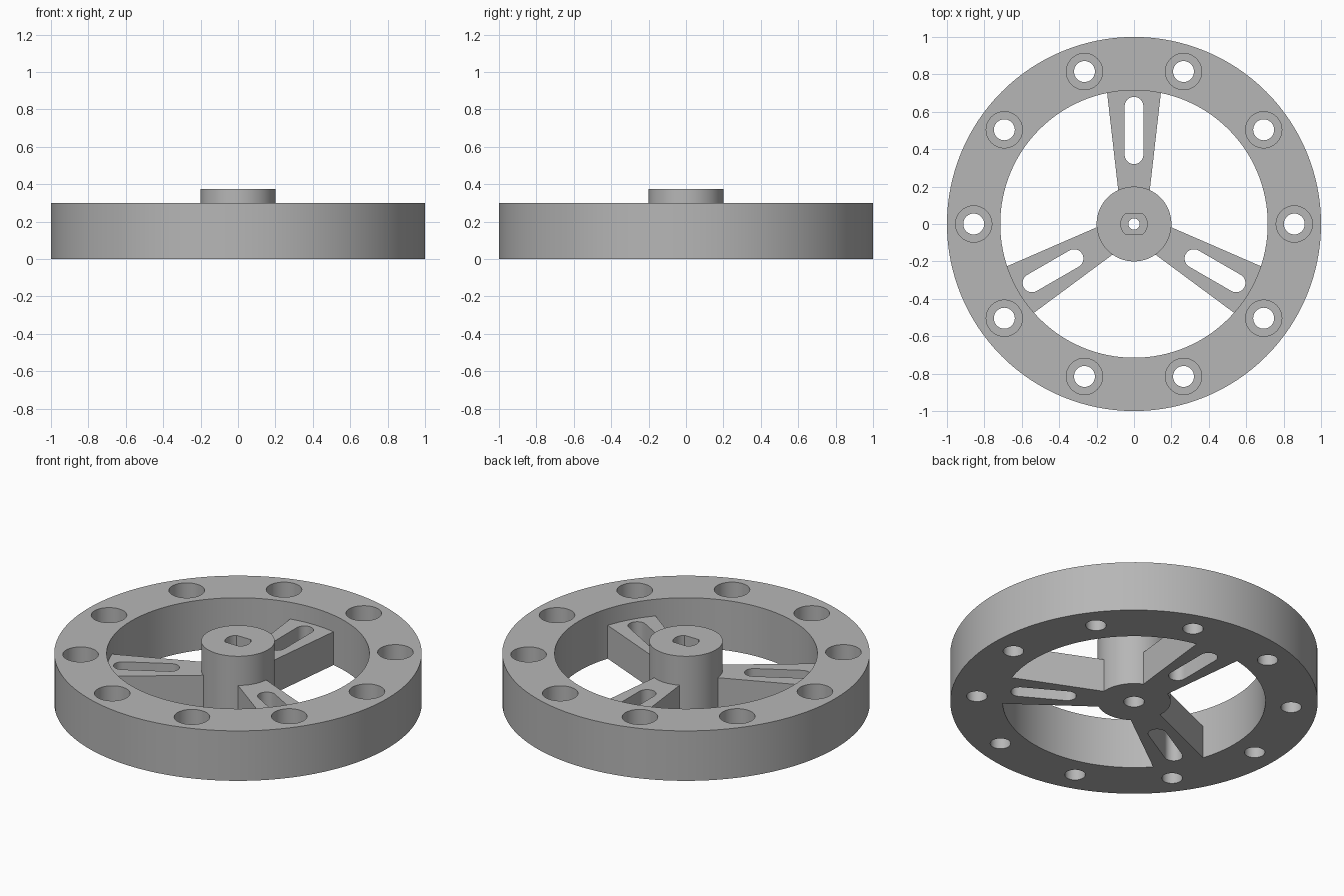
import bpy
import bmesh
from math import cos, sin, radians, tau
from mathutils import Matrix, Vector

cube = bpy.data.objects.get("Cube")
if cube:
    bpy.data.objects.remove(cube, do_unlink=True)

grey = bpy.data.materials.new("plain grey")
grey.use_nodes = True
grey.diffuse_color = (0.47, 0.47, 0.47, 1)
grey.node_tree.nodes["Principled BSDF"].inputs["Base Color"].default_value = grey.diffuse_color


def arc(cx, cy, r, start, end, steps):
    """Outline points along an arc, both ends included (degrees)."""
    angles = [radians(start + (end - start) * i / steps) for i in range(steps + 1)]
    return [(cx + r * cos(a), cy + r * sin(a)) for a in angles]


def circle(r, steps, cx=0, cy=0):
    return arc(cx, cy, r, 0, 360, steps)[:-1]


def turned(outline, angle):
    turn = Matrix.Rotation(angle, 2)
    return [tuple(turn @ Vector(point)) for point in outline]


def prism(name, outlines, z0, z1):
    """Extrude closed counter-clockwise outlines from z0 to z1 as one object."""
    bm = bmesh.new()
    for outline in outlines:
        low = [bm.verts.new((x, y, z0)) for x, y in outline]
        high = [bm.verts.new((x, y, z1)) for x, y in outline]
        bm.faces.new(low[::-1])
        bm.faces.new(high)
        for i in range(len(low)):
            j = (i + 1) % len(low)
            bm.faces.new((low[i], low[j], high[j], high[i]))
    mesh = bpy.data.meshes.new(name)
    bm.to_mesh(mesh)
    bm.free()
    mesh.materials.append(grey)
    obj = bpy.data.objects.new(name, mesh)
    bpy.context.collection.objects.link(obj)
    return obj


def select(obj):
    bpy.ops.object.select_all(action='DESELECT')
    obj.select_set(True)
    bpy.context.view_layer.objects.active = obj


def cut(obj, outlines, z0, z1):
    """Subtract prisms from a part, then discard the cutter."""
    cutter = prism("cutter", outlines, z0, z1)
    cutter.hide_render = True
    mod = obj.modifiers.new("cut", 'BOOLEAN')
    mod.operation = 'DIFFERENCE'
    mod.solver = 'EXACT'
    mod.object = cutter
    select(obj)
    bpy.ops.object.modifier_apply(modifier=mod.name)
    bpy.data.objects.remove(cutter, do_unlink=True)


def finish(obj):
    select(obj)
    bpy.ops.object.shade_smooth_by_angle(angle=radians(30))


def hole_ring(r):
    return [circle(r, 40, 0.857 * cos(i * tau / 10), 0.857 * sin(i * tau / 10))
            for i in range(10)]


# Rim with ten counterbored holes
rim = prism("rim", [circle(1.0, 128)], 0, 0.3)
cut(rim, [circle(0.715, 128)], -0.1, 0.4)
cut(rim, hole_ring(0.056), -0.1, 0.4)
cut(rim, hole_ring(0.097), 0.12, 0.4)
finish(rim)

# Three tapered spokes, each with a rounded slot
taper = [(-0.082, 0.16), (0.082, 0.16), (0.147, 0.73), (-0.147, 0.73)]
slot = arc(0, 0.37, 0.05, 180, 360, 16) + arc(0, 0.63, 0.05, 0, 180, 16)
for i in range(3):
    spoke = prism(f"spoke_{i + 1}", [turned(taper, i * tau / 3)], 0, 0.2)
    cut(spoke, [turned(slot, i * tau / 3)], -0.1, 0.3)
    finish(spoke)

# Hub with a flat-sided shaft socket above and a screw recess below
hub = prism("hub", [circle(0.2, 64)], 0, 0.375)
socket = arc(0, 0, 0.071, -48, 48, 16) + arc(0, 0, 0.071, 132, 228, 16)
cut(hub, [circle(0.03, 32)], -0.1, 0.5)
cut(hub, [circle(0.056, 40)], -0.1, 0.1)
cut(hub, [socket], 0.17, 0.5)
finish(hub)
